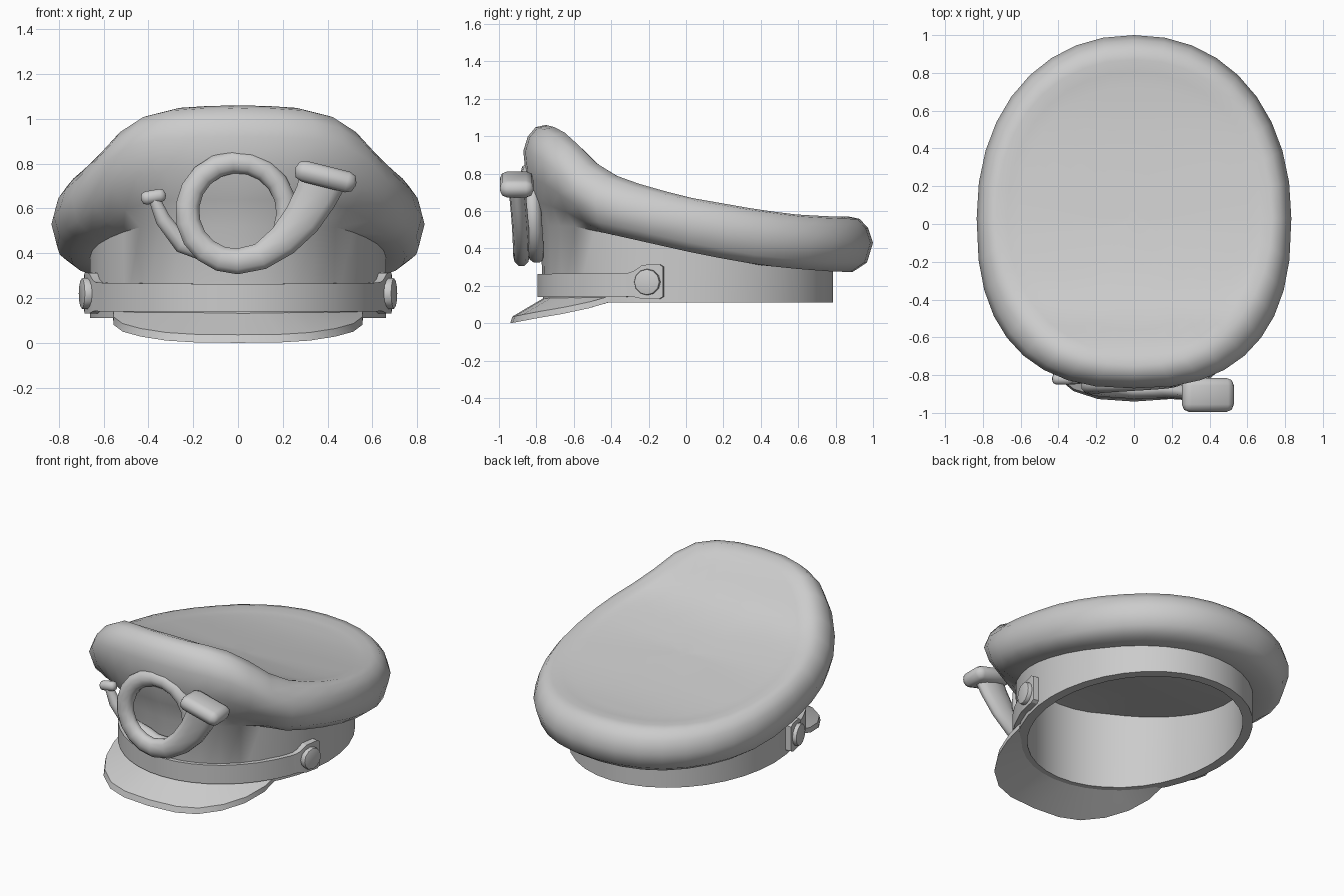
import bpy, bmesh, math
from mathutils import Vector, Matrix

if "Cube" in bpy.data.objects:
    bpy.data.objects.remove(bpy.data.objects["Cube"])

grey = bpy.data.materials.new("plain grey")
grey.diffuse_color = (0.6, 0.6, 0.6, 1)
grey.use_nodes = True
grey.node_tree.nodes["Principled BSDF"].inputs["Base Color"].default_value = grey.diffuse_color
CENTRE = Vector((0, 0.03, 0))


def interp(table, v):
    """Piecewise linear lookup, constant past the ends."""
    if v <= table[0][0]:
        return table[0][1]
    for (a, p), (b, q) in zip(table, table[1:]):
        if v <= b:
            return p + (q - p) * (v - a) / (b - a)
    return table[-1][1]


def clamp(v):
    return max(0.0, min(1.0, v))


def finish(name, bm, angle=40):
    bmesh.ops.remove_doubles(bm, verts=bm.verts, dist=1e-5)
    bmesh.ops.recalc_face_normals(bm, faces=bm.faces)
    me = bpy.data.meshes.new(name)
    bm.to_mesh(me)
    bm.free()
    me.materials.append(grey)
    ob = bpy.data.objects.new(name, me)
    bpy.context.collection.objects.link(ob)
    bpy.ops.object.select_all(action='DESELECT')
    ob.select_set(True)
    bpy.context.view_layer.objects.active = ob
    bpy.ops.object.shade_smooth_by_angle(angle=math.radians(angle))
    return ob


def loft(name, rings, angle=40):
    """Skin closed rings and cap both ends."""
    bm = bmesh.new()
    rows = [[bm.verts.new(p) for p in r] for r in rings]
    n = len(rows[0])
    for a, b in zip(rows, rows[1:]):
        for i in range(n):
            j = (i + 1) % n
            bm.faces.new((a[i], a[j], b[j], b[i]))
    for r in (rows[0], rows[-1]):
        c = bm.verts.new(sum((v.co for v in r), Vector()) / n)
        for i in range(n):
            bm.faces.new((r[i], r[(i + 1) % n], c))
    return finish(name, bm, angle)


def disc(name, centre, scale, rot, sides, bevel):
    """Bevelled round disc."""
    bm = bmesh.new()
    bmesh.ops.create_cone(bm, cap_ends=True, segments=sides, radius1=1, radius2=1, depth=1)
    bmesh.ops.scale(bm, vec=scale, verts=bm.verts)
    rims = [e for e in bm.edges if abs(e.verts[0].co.z - e.verts[1].co.z) < 1e-6]
    bmesh.ops.bevel(bm, geom=rims, offset=bevel, segments=2, profile=0.5, affect='EDGES')
    bmesh.ops.transform(bm, matrix=Matrix.Translation(centre) @ rot, verts=bm.verts)
    return finish(name, bm, 35)


def pad(name, centre, size, tilt, bevel):
    """Soft-edged block tilted in the front plane."""
    bm = bmesh.new()
    bmesh.ops.create_cube(bm, size=1)
    bmesh.ops.scale(bm, vec=size, verts=bm.verts)
    bmesh.ops.bevel(bm, geom=bm.edges[:], offset=bevel, segments=2, profile=0.5, affect='EDGES')
    rot = Matrix.Rotation(math.radians(tilt), 4, 'Y')
    bmesh.ops.transform(bm, matrix=Matrix.Translation(centre) @ rot, verts=bm.verts)
    return finish(name, bm, 50)


# Heights of the crown's top and underside, front to back
TOP = [(-.75, 1.06), (-.69, 1.045), (-.65, 1.02), (-.6, .98), (-.55, .925), (-.5, .87),
       (-.4, .80), (-.3, .76), (-.2, .73), (0, .675), (.2, .64), (.4, .605), (.6, .58), (.8, .57)]
LOW = [(-.6, .52), (-.4, .475), (-.2, .43), (0, .385), (.2, .345), (.4, .31),
       (.6, .29), (.8, .275)]


def top(p):
    return interp(TOP, p.y)


def low(p):
    return interp(LOW, p.y)


def band(t, off=0.0):
    s, c = math.sin(t), math.cos(t)
    n = Vector((s / .66, -c / .775, 0)).normalized()
    return Vector((.66 * s, .01 - .775 * c, 0)) + n * off


def oval(t, rx, front, back, nf, nb):
    """Egg outline with its own depth and squareness at front and back."""
    s, c = math.sin(t), math.cos(t)
    e, depth = (2 / nf, front) if c > 0 else (2 / nb, back)
    return Vector((math.copysign(rx * abs(s) ** e, s),
                   .03 - math.copysign(depth * abs(c) ** e, c), 0))


def at(p, z):
    return Vector((p.x, p.y, z))


def cap_profile(t):
    """One slice of the cap, from inner ceiling round to the top centre."""
    B, I = band(t), band(t, -.06)
    C = oval(t, .833, .90, .97, 2.5, 2.15)
    T = oval(t, .73, .78, .84, 2.1, 2.15)
    g = clamp((-B.y - .4) / .3)
    out = []
    for k in (.1, .4, .7, 1):
        p = CENTRE.lerp(I, k)
        out.append(at(p, low(p) + .1))
    out += [at(I, .11), at(B, .11), at(B.lerp(C, .12 * g), low(B))]
    for s, dz, dg in ((.5, 0, .12), (.85, .05, .2)):
        p = B.lerp(C, s)
        out.append(at(p, low(p) + dz + dg * g))
    h = top(T)
    for k, dz in ((0, .14), (.2, .062), (.55, .012), (1, 0)):
        out.append(at(C.lerp(T, k), h - dz))
    for k in (.92, .84, .76, .66, .5, .3, .1):
        p = CENTRE.lerp(T, k)
        out.append(at(p, top(p) - .006))
    return out


# Cap body: band, neck and padded crown in one skin
N = 36
slices = [cap_profile(2 * math.pi * i / N) for i in range(N)]
loft("cap_body", [list(r) for r in zip(*slices)], 50)

# Visor: curved plate from the band to a drooping outer edge
half = [(0, -.94, 0), (.19, -.927, .002), (.32, -.885, .01), (.435, -.79, .028),
        (.515, -.66, .05), (.555, -.52, .08), (.558, -.41, .112)]
edge = [(-x, y, z) for x, y, z in half[:0:-1]] + half
rings = []
for i, (x, y, z) in enumerate(edge):
    a = math.radians(-56 + 112 * i / (len(edge) - 1))
    inner = band(a, -.03)
    rings.append([Vector((x, y, z)), Vector((x, y + .012, z + .036)),
                  at(inner, .15), at(inner, .112)])
loft("visor", rings, 30)

# Chin strap with widened end tabs: angle, bottom, top, offset
tab = [(67, .143, .27, .03), (69, .14, .28, .034), (72.5, .13, .312, .038),
       (79, .13, .315, .038), (80.5, .142, .302, .036)]
side = [(a, .14, .262 + a * .0001, .03) for a in range(0, 66, 8)] + tab
full = [(-a, b, c, d) for a, b, c, d in side[:0:-1]] + side
rings = []
for a, lo, hi, off in full:
    t = math.radians(a)
    o, i = band(t, off), band(t, -.02)
    rings.append([at(o, lo), at(o, hi), at(i, hi), at(i, lo)])
loft("chin_strap", rings, 30)

# Strap buttons
for sx, label in ((-1, "left"), (1, "right")):
    n = Vector((sx, -.2, 0)).normalized()
    disc("strap_button_" + label, (sx * .672, -.205, .22), (.07, .07, .055),
         n.to_track_quat('Z', 'Y').to_matrix().to_4x4(), 12, .008)

# Horn badge: mouth tube, one full loop, then a widening bell
CX, CZ, R = -.005, .585, .222
path = [((-.375, -.82, .645), .026), ((-.335, -.815, .55), .036), ((-.25, -.80, .44), .042)]
for i in range(21):
    k = i / 20
    a = math.radians(-120 + 390 * k)
    path.append(((CX + R * math.cos(a), -.79 - .09 * k, CZ + R * math.sin(a)),
                 .043 + .017 * k))
path += [((.10, -.88, .385), .063), ((.2, -.882, .455), .076), ((.285, -.888, .55), .09),
         ((.345, -.897, .65), .10), ((.385, -.905, .74), .11)]
pts = [Vector(p) for p, r in path]
rings = []
for i, (p, r) in enumerate(path):
    d = pts[min(i + 1, len(pts) - 1)] - pts[max(i - 1, 0)]
    d.y = 0
    d.normalize()
    u = Vector((0, 1, 0))
    v = d.cross(u)
    ry = min(r, .045)
    rings.append([pts[i] + u * ry * math.cos(q) + v * r * math.sin(q)
                  for q in [2 * math.pi * j / 10 for j in range(10)]])
loft("horn_tube", rings, 60)

# Horn bell rim and mouthpiece
pad("horn_bell_rim", (.391, -.905, .742), (.28, .18, .095), 14, .04)
pad("horn_mouthpiece", (-.378, -.82, .652), (.112, .06, .06), -10, .024)
